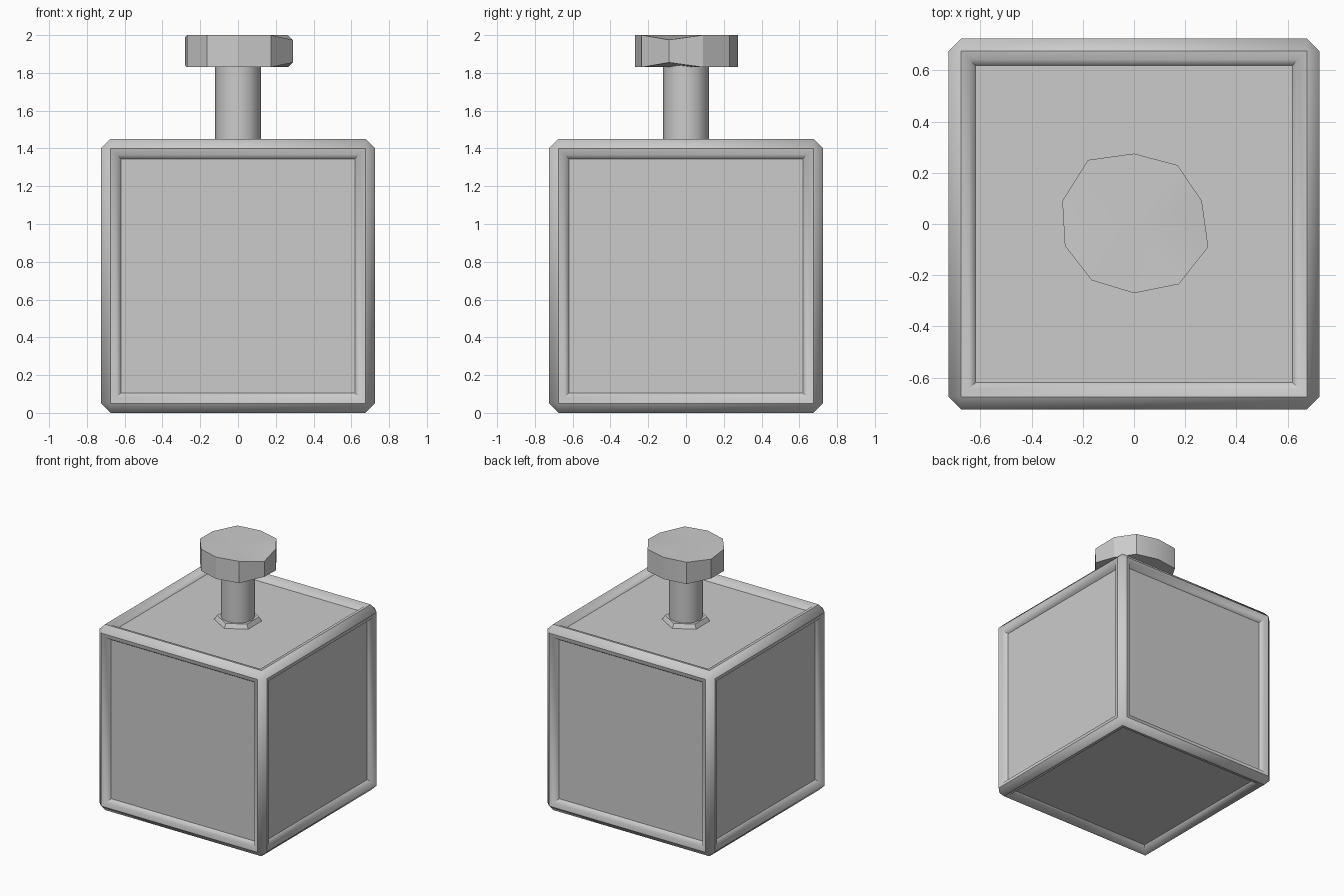
import bpy
import bmesh
from math import radians
from mathutils import Matrix

if "Cube" in bpy.data.objects:
    bpy.data.objects.remove(bpy.data.objects["Cube"], do_unlink=True)

HALF = 0.725        # half width of the framed box
BEVEL = 0.05        # chamfer on the outside of the rails
PANEL = 0.68        # half width of the recessed panel block

grey = bpy.data.materials.new("plain grey")
grey.use_nodes = True
colour = (0.6, 0.6, 0.6, 1)
grey.diffuse_color = colour
grey.node_tree.nodes["Principled BSDF"].inputs["Base Color"].default_value = colour


def finish(name, bm, smooth=None):
    """Turn a bmesh into a named object, optionally smooth below an angle."""
    bmesh.ops.recalc_face_normals(bm, faces=bm.faces)
    mesh = bpy.data.meshes.new(name)
    bm.to_mesh(mesh)
    bm.free()
    mesh.materials.append(grey)
    obj = bpy.data.objects.new(name, mesh)
    bpy.context.collection.objects.link(obj)
    if smooth:
        bpy.ops.object.select_all(action="DESELECT")
        obj.select_set(True)
        bpy.context.view_layer.objects.active = obj
        bpy.ops.object.shade_smooth_by_angle(angle=radians(smooth))
    return obj


def column(name, sides, low_radius, high_radius, low, high, smooth=None):
    """Upright prism or cone frustum between two heights."""
    bm = bmesh.new()
    bmesh.ops.create_cone(bm, cap_ends=True, segments=sides, radius1=low_radius,
                          radius2=high_radius, depth=high - low,
                          matrix=Matrix.Translation((0, 0, (low + high) / 2)))
    return finish(name, bm, smooth)


# Rounded rails on all twelve edges, left open at the panels
bm = bmesh.new()
bmesh.ops.create_cube(bm, size=2 * HALF, matrix=Matrix.Translation((0, 0, HALF)))
bmesh.ops.bevel(bm, geom=bm.edges[:], offset=BEVEL, segments=1, affect="EDGES")
sides = sorted(bm.faces, key=lambda f: f.calc_area())[-6:]
for width, drop in ((0.045, 0.008), (0.04, 0.045)):
    bmesh.ops.inset_individual(bm, faces=sides, thickness=width, depth=-drop)
bmesh.ops.delete(bm, geom=sides, context="FACES")
finish("edge_frame", bm, 50)

# Flat panels seen inside the rails
bm = bmesh.new()
bmesh.ops.create_cube(bm, size=2 * PANEL, matrix=Matrix.Translation((0, 0, HALF)))
finish("panel_block", bm)

# Stem with a six-sided collar at its foot
column("stem_collar", 6, 0.175, 0.15, HALF + PANEL - 0.01, 1.437)
column("stem", 12, 0.122, 0.122, HALF + PANEL - 0.01, 1.85, 40)

# Uneven ten-sided knob: x, y and how far each corner is pinched in height
outline = [(-0.18, 0.25, 0), (0, 0.275, 0), (0.17, 0.23, 0), (0.265, 0.09, 0),
           (0.29, -0.09, 0.025), (0.175, -0.235, 0), (0, -0.27, 0),
           (-0.165, -0.22, 0), (-0.27, -0.085, 0), (-0.28, 0.09, 0.01)]
bm = bmesh.new()
rims = [[bm.verts.new((x, y, z + sign * pinch)) for x, y, pinch in outline]
        for z, sign in ((1.83, 1), (2.0, -1))]
centres = [bm.verts.new((0, 0, z)) for z in (1.83, 2.0)]
for i in range(len(outline)):
    j = (i + 1) % len(outline)
    bm.faces.new((rims[0][i], rims[0][j], rims[1][j], rims[1][i]))
    for rim, centre in zip(rims, centres):
        bm.faces.new((rim[i], rim[j], centre))
finish("knob", bm, 25)
